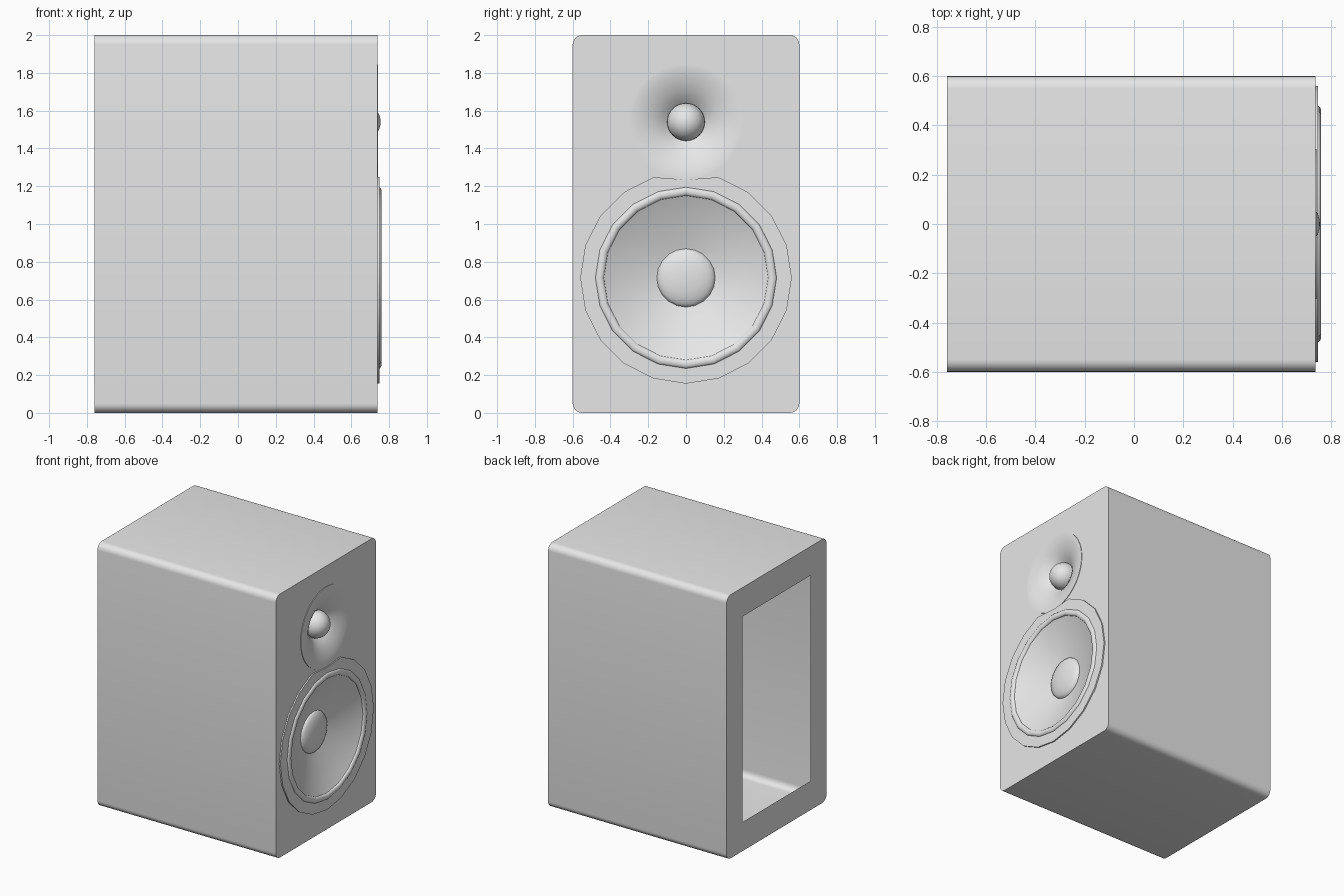
import bpy, bmesh, math
from mathutils import Vector

cube = bpy.data.objects.get("Cube")
if cube:
    bpy.data.objects.remove(cube, do_unlink=True)

FRONT, BACK = 0.738, -0.76
HALF_W, HEIGHT, ROUND = 0.6, 2.0, 0.05
TWEETER_Z, TWEETER_R = 1.54, 0.305
WOOFER_Z, WOOFER_R = 0.715, 0.56

grey = bpy.data.materials.new("light_grey")
grey.use_nodes = True
grey.diffuse_color = (0.8, 0.8, 0.8, 1)
grey.node_tree.nodes["Principled BSDF"].inputs["Base Color"].default_value = (0.8, 0.8, 0.8, 1)
grey.use_backface_culling = True


def finish(bm, name):
    mesh = bpy.data.meshes.new(name)
    bm.to_mesh(mesh)
    bm.free()
    mesh.materials.append(grey)
    obj = bpy.data.objects.new(name, mesh)
    bpy.context.collection.objects.link(obj)
    bpy.ops.object.select_all(action='DESELECT')
    obj.select_set(True)
    bpy.context.view_layer.objects.active = obj
    bpy.ops.object.shade_smooth_by_angle(angle=math.radians(35))
    return obj


def circle(radius, z, sides):
    steps = [math.tau * i / sides for i in range(sides)]
    return [(radius * math.cos(a), z + radius * math.sin(a)) for a in steps]


def rounded_outline(inset=0.0, segments=6):
    """Counter-clockwise (y, z) outline of the cabinet, seen from +x."""
    points = []
    corners = [(1, 1), (-1, 1), (-1, -1), (1, -1)]
    for k, (sy, sz) in enumerate(corners):
        cy = sy * (HALF_W - ROUND)
        cz = HEIGHT / 2 + sz * (HEIGHT / 2 - ROUND)
        for i in range(segments + 1):
            a = math.pi / 2 * (k + i / segments)
            r = ROUND - inset
            points.append((cy + r * math.cos(a), cz + r * math.sin(a)))
    return points


def add_ring(bm, points, x):
    return [bm.verts.new((x, y, z)) for y, z in points]


def loop_edges(bm, ring):
    edges = []
    for a, b in zip(ring, ring[1:] + ring[:1]):
        edges.append(bm.edges.get((a, b)) or bm.edges.new((a, b)))
    return edges


def bridge(bm, outer, inner):
    n = len(outer)
    for i in range(n):
        j = (i + 1) % n
        bm.faces.new((outer[i], outer[j], inner[j], inner[i]))


def cap(bm, rings, side):
    """Fill the area between an outline and its holes, facing along x."""
    edges = [e for ring in rings for e in loop_edges(bm, ring)]
    result = bmesh.ops.triangle_fill(bm, edges=edges, use_beauty=True,
                                     normal=Vector((side, 0, 0)))
    for face in result["geom"]:
        if isinstance(face, bmesh.types.BMFace):
            face.normal_update()
            if face.normal.x * side < 0:
                face.normal_flip()


def revolve(name, profile, z, sides, adjust=None):
    """Turn (radius, x) points, listed from the rim inward, about the x axis."""
    bm = bmesh.new()
    rings = [add_ring(bm, circle(r, z, sides), x) for r, x in profile]
    for outer, inner in zip(rings, rings[1:]):
        bridge(bm, outer, inner)
    if adjust:
        for v in bm.verts:
            adjust(v)
    bmesh.ops.remove_doubles(bm, verts=bm.verts, dist=0.0001)
    return finish(bm, name)


def dome_profile(radius, base_x, rise, steps=8):
    angles = [math.pi / 2 * i / steps for i in range(steps + 1)]
    return [(radius * math.cos(a), base_x + rise * math.sin(a)) for a in angles]


# Cabinet shell with driver holes in the baffle and a rear opening
bm = bmesh.new()
back_ring = add_ring(bm, rounded_outline(), BACK)
front_ring = add_ring(bm, rounded_outline(), FRONT)
bridge(bm, back_ring, front_ring)
tweeter_hole = add_ring(bm, circle(TWEETER_R - 0.003, TWEETER_Z, 40), FRONT)
woofer_hole = add_ring(bm, circle(0.46, WOOFER_Z, 20), FRONT)
cap(bm, [front_ring, tweeter_hole, woofer_hole], 1)
opening = [(0.41, 0.22), (0.41, 1.78), (-0.41, 1.78), (-0.41, 0.22)]
cap(bm, [back_ring, add_ring(bm, opening, BACK)], -1)
finish(bm, "cabinet")

# Inner floor with its rounded edges, facing up
bm = bmesh.new()
floor_line = [p for p in rounded_outline(0.004) if p[1] <= ROUND + 0.001]
rear = add_ring(bm, floor_line, BACK + 0.005)
fore = add_ring(bm, floor_line, FRONT - 0.005)
for i in range(len(rear) - 1):
    bm.faces.new((rear[i], fore[i], fore[i + 1], rear[i + 1]))
finish(bm, "inner_floor")

# Tweeter: dished waveguide and dome
dish = [(TWEETER_R, FRONT - 0.002), (TWEETER_R, 0.742), (0.29, 0.742), (0.25, 0.735),
        (0.21, 0.723), (0.17, 0.706), (0.13, 0.683), (0.098, 0.655)]
revolve("tweeter_waveguide", dish, TWEETER_Z, 40)
revolve("tweeter_dome", dome_profile(0.1, 0.655, 0.1), TWEETER_Z, 32)


# Woofer: flange notched where it meets the tweeter
def notch(v):
    offset = Vector((v.co.y, v.co.z - TWEETER_Z))
    if offset.length < TWEETER_R:
        offset = offset.normalized() * TWEETER_R
        v.co.y, v.co.z = offset.x, TWEETER_Z + offset.y


flange = [(WOOFER_R, FRONT - 0.002), (WOOFER_R, 0.748), (0.475, 0.748)]
revolve("woofer_flange", flange, WOOFER_Z, 20, notch)

# Rolled surround
roll = [(0.458 + 0.023 * math.cos(a), 0.744 + 0.016 * math.sin(a))
        for a in [math.pi * i / 8 for i in range(9)]]
revolve("woofer_surround", roll, WOOFER_Z, 20)

# Cone and dust cap
cone = [(0.437, 0.745), (0.425, 0.738), (0.3, 0.69), (0.165, 0.635), (0.15, 0.632)]
revolve("woofer_cone", cone, WOOFER_Z, 20)
revolve("woofer_dust_cap", dome_profile(0.155, 0.632, 0.045), WOOFER_Z, 20)
